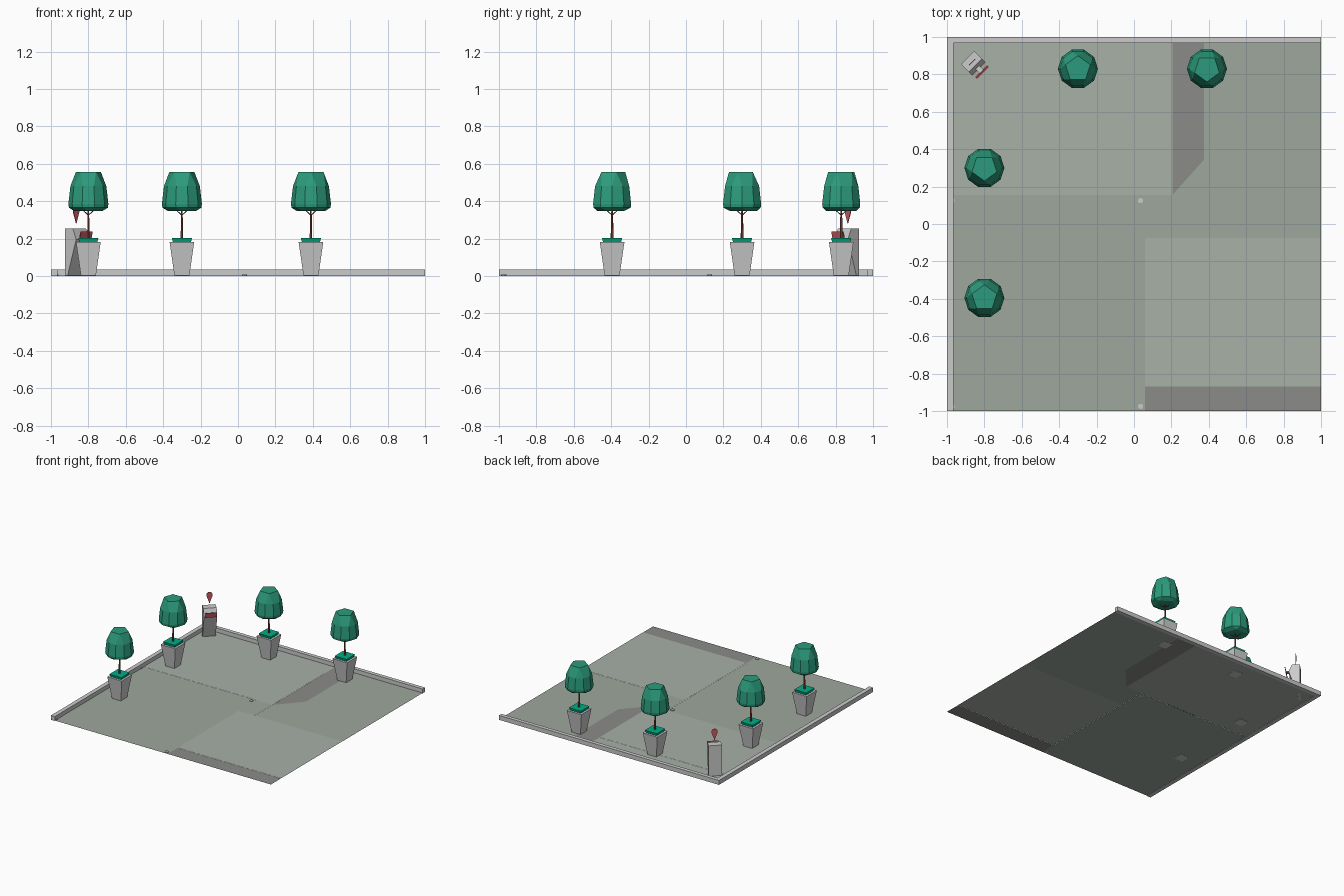
import bpy, bmesh, math
from mathutils import Matrix, Vector

if "Cube" in bpy.data.objects:
    bpy.data.objects.remove(bpy.data.objects["Cube"])


def material(name, rgb):
    m = bpy.data.materials.new(name)
    m.diffuse_color = (*rgb, 1)
    m.use_nodes = True
    m.node_tree.nodes["Principled BSDF"].inputs["Base Color"].default_value = m.diffuse_color
    return m


PAVE = material("paving", (0.34, 0.39, 0.34))
PAVE2 = material("paving_light", (0.39, 0.44, 0.39))
LEAF = material("leaf", (0.025, 0.33, 0.20))
SOIL = material("planting", (0.0, 0.42, 0.24))
WOOD = material("bark", (0.25, 0.06, 0.035))
RED = material("red", (0.62, 0.10, 0.12))
DARK = material("dark_grey", (0.26, 0.26, 0.25))


def finish(name, bm, mat=None, matrix=None):
    if matrix:
        bm.transform(matrix)
    bmesh.ops.recalc_face_normals(bm, faces=bm.faces)
    me = bpy.data.meshes.new(name)
    bm.to_mesh(me)
    bm.free()
    ob = bpy.data.objects.new(name, me)
    bpy.context.collection.objects.link(ob)
    if mat:
        me.materials.append(mat)
    return ob


def sheet(name, pts, z, mat=None):
    bm = bmesh.new()
    bm.faces.new([bm.verts.new((x, y, z)) for x, y in pts])
    ob = finish(name, bm, mat)
    if ob.data.polygons[0].normal.z < 0:
        ob.data.flip_normals()
    return ob


def rect(x0, y0, x1, y1):
    return [(x0, y0), (x1, y0), (x1, y1), (x0, y1)]


def prism(name, pts, depth, mat=None, matrix=None):
    """Profile in (x, z), extruded evenly to both sides along y."""
    bm = bmesh.new()
    f = bm.faces.new([bm.verts.new((x, -depth / 2, z)) for x, z in pts])
    r = bmesh.ops.extrude_face_region(bm, geom=[f])
    vs = [v for v in r["geom"] if isinstance(v, bmesh.types.BMVert)]
    bmesh.ops.translate(bm, verts=vs, vec=(0, depth, 0))
    return finish(name, bm, mat, matrix)


def rod(name, a, b, r1, r2, sides, mat=None, turn=0.0):
    a, b = Vector(a), Vector(b)
    d = b - a
    bm = bmesh.new()
    bmesh.ops.create_cone(bm, cap_ends=True, segments=sides, radius1=r1, radius2=r2, depth=d.length)
    rot = Vector((0, 0, 1)).rotation_difference(d).to_matrix().to_4x4()
    return finish(name, bm, mat, Matrix.Translation((a + b) / 2) @ rot @ Matrix.Rotation(turn, 4, 'Z'))


# paved ground, laid as adjoining panels
sheet("paving_front_left", rect(-0.97, -1, 0.06, 0.155), 0.003, PAVE)
sheet("paving_back_left", rect(-0.97, 0.155, 0.205, 0.83), 0.004, PAVE2)
sheet("paving_back_edge", rect(-0.97, 0.83, 0.205, 0.97), 0.003, PAVE2)
sheet("grey_path", [(0.205, 0.155), (0.375, 0.345), (0.375, 0.97), (0.205, 0.97)], 0.003, DARK)
sheet("paving_back_right", [(0.205, -0.075), (1, -0.075), (1, 0.97), (0.375, 0.97),
                            (0.375, 0.345), (0.205, 0.155)], 0.003, PAVE)
sheet("paving_link", rect(0.06, -0.075, 0.205, 0.155), 0.004, PAVE)
sheet("paving_front_right", rect(0.06, -0.87, 1, -0.075), 0.004, PAVE2)
sheet("grey_front_strip", rect(0.06, -1, 1, -0.87), 0.003, DARK)

# L-shaped kerb along the left and back edges
bm = bmesh.new()
L = [(-1, -1), (-0.965, -1), (-0.965, 0.968), (1, 0.968), (1, 1), (-1, 1)]
f = bm.faces.new([bm.verts.new((x, y, 0)) for x, y in L])
r = bmesh.ops.extrude_face_region(bm, geom=[f])
bmesh.ops.translate(bm, verts=[v for v in r["geom"] if isinstance(v, bmesh.types.BMVert)], vec=(0, 0, 0.036))
finish("kerb", bm)

# small ground studs
for x in (-0.972, 0.035):
    for y in (-0.975, 0.125):
        rod("stud", (x, y, 0.001), (x, y, 0.009), 0.014, 0.014, 10)


# potted trees
def crown(x, y, turn):
    bm = bmesh.new()
    for n, rad, z in ((5, 0.07, 0.557), (10, 0.096, 0.48), (10, 0.107, 0.385), (10, 0.104, 0.365), (5, 0.08, 0.348)):
        for i in range(n):
            a = turn + math.tau * i / n
            if n == 10:
                a += math.pi / 10
            elif z < 0.4:
                a += math.pi / 5
            bm.verts.new((x + rad * math.cos(a), y + rad * math.sin(a), z))
    bmesh.ops.convex_hull(bm, input=bm.verts)
    bmesh.ops.dissolve_limit(bm, angle_limit=0.01, verts=bm.verts, edges=bm.edges)
    finish("crown", bm, LEAF)


Q = math.sqrt(2)
for k, (x, y) in enumerate(((-0.8, -0.395), (-0.8, 0.3), (-0.3, 0.83), (0.39, 0.83))):
    rod("pot", (x, y, 0.002), (x, y, 0.183), 0.04 * Q, 0.066 * Q, 4, None, math.pi / 4)
    rod("planting", (x, y, 0.18), (x, y, 0.204), 0.048 * Q, 0.054 * Q, 4, SOIL, math.pi / 4)
    rod("trunk", (x, y, 0.2), (x, y, 0.37), 0.008, 0.004, 6, WOOD)
    for i in range(4):
        a = math.pi / 4 + i * math.pi / 2
        rod("branch", (x, y, 0.325), (x + 0.055 * math.cos(a), y + 0.055 * math.sin(a), 0.36), 0.003, 0.002, 4, WOOD)
    crown(x, y, math.pi / 2 + k * math.pi)

# information post in the corner, turned toward the plaza
place = Matrix.Translation((-0.89, 0.89, 0)) @ Matrix.Rotation(-math.pi / 4, 4, 'Z')
prism("post_body", [(0, 0.002), (0.02, 0.002), (0.085, 0.195), (0.06, 0.253), (0, 0.253)], 0.1, None, place)
prism("post_screen", [(0.102, 0.197), (0.107, 0.197), (0.116, 0.238), (0.111, 0.238)], 0.088, RED, place)
prism("screen_arm", [(0.075, 0.205), (0.107, 0.212), (0.107, 0.222), (0.075, 0.22)], 0.03, None, place)

# flat teardrop marker floating above the post
pin = [(0, 0.28)] + [(0.024 * math.cos(a), 0.35 + 0.024 * math.sin(a))
                     for a in (math.radians(-20 + 220 * i / 8) for i in range(9))]
prism("marker", pin, 0.004, RED, place @ Matrix.Translation((0.035, 0, 0)) @ Matrix.Rotation(math.pi / 2, 4, 'Z'))
